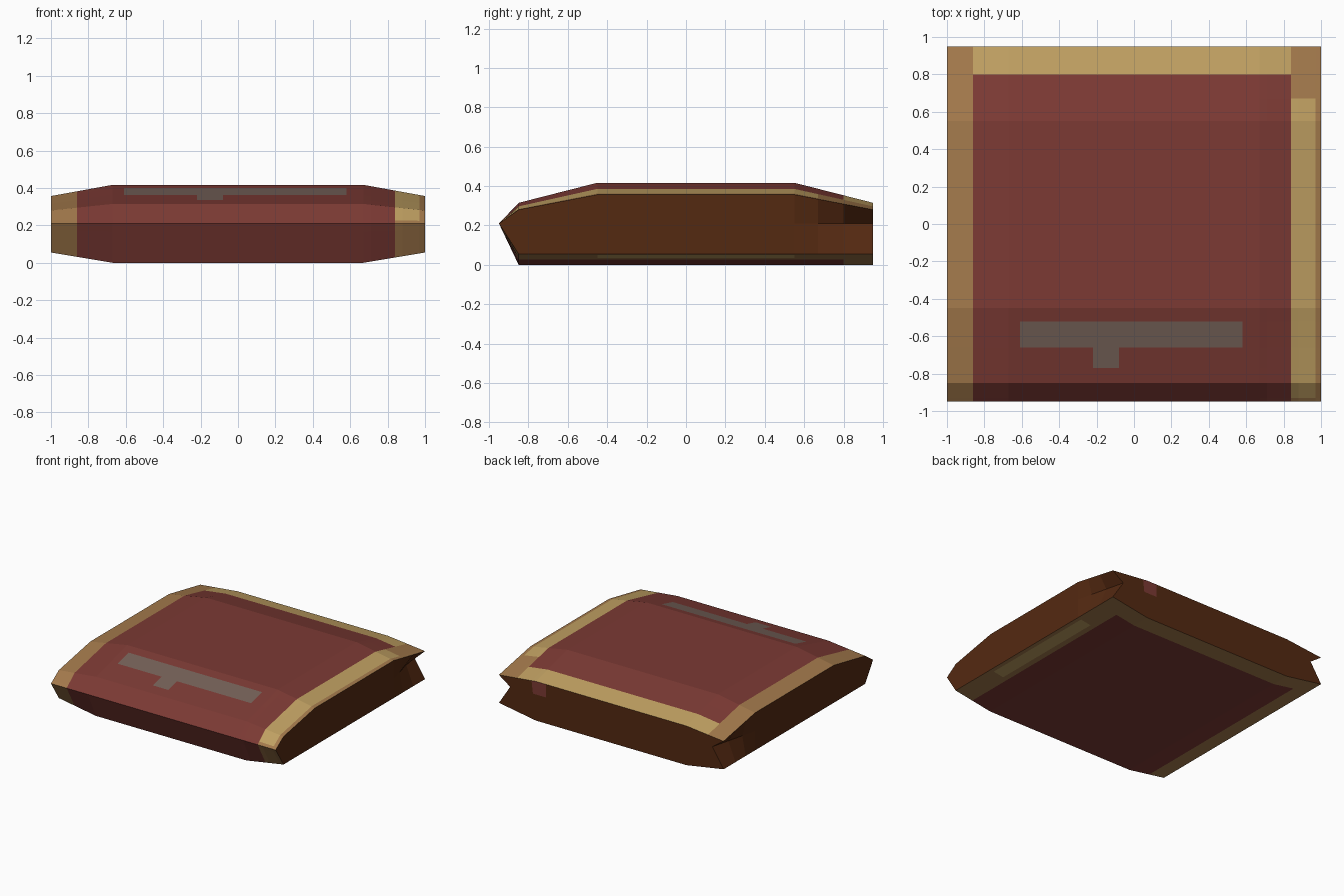
import bpy, bmesh

if "Cube" in bpy.data.objects:
    bpy.data.objects.remove(bpy.data.objects["Cube"])


def material(name, srgb):
    m = bpy.data.materials.new(name)
    m.diffuse_color = [(c / 255 / 12.92) if c < 11 else ((c / 255 + 0.055) / 1.055) ** 2.4
                       for c in srgb] + [1.0]
    m.use_nodes = True
    m.node_tree.nodes["Principled BSDF"].inputs["Base Color"].default_value = m.diffuse_color
    return m


RED, TAN, LIGHT, GREY, BROWN = range(5)
MATS = [material("red_cover", (124, 58, 52)), material("dark_tan_border", (164, 122, 76)),
        material("light_tan_border", (192, 160, 98)), material("grey_label", (117, 97, 88)),
        material("brown_pages", (84, 41, 17))]

# Cuts follow both the shape's creases and the colour borders
XS = [-1, -.86, -.67, -.61, -.22, -.08, .58, .67, .71, .84, .88, .97, 1]
YS = [-.95, -.93, -.85, -.77, -.66, -.52, -.45, .55, .67, .8, .95]
PROFILE_Y = [-.95, -.85, -.45, .55, .95]
MID_Z = [.21, .315, .417, .417, .315]    # lengthwise profile in the middle
EDGE_Z = [.21, .28, .357, .357, .28]     # lengthwise profile at the sides
RIDGE = .21


def lerp(a, b, t):
    return a + (b - a) * t


def profile(y, zs):
    for i in range(len(zs) - 1):
        y0, y1 = PROFILE_Y[i], PROFILE_Y[i + 1]
        if y <= y1:
            return lerp(zs[i], zs[i + 1], (y - y0) / (y1 - y0))
    return zs[-1]


def outer(x):
    return max(0, (abs(x) - .67) / .33)


def top_z(x, y):
    return lerp(profile(y, MID_Z), profile(y, EDGE_Z), outer(x))


def bottom_z(x, y):
    return lerp(RIDGE, .055 * outer(x), min(1, (y + .95) / .1))


def surface(name, us, vs, pos, colour, flip=False):
    """Grid of quads over us x vs, coloured by the centre of each cell."""
    bm = bmesh.new()
    grid = [[bm.verts.new(pos(u, v)) for v in vs] for u in us]
    for i in range(len(us) - 1):
        for j in range(len(vs) - 1):
            loop = [grid[i][j], grid[i + 1][j], grid[i + 1][j + 1], grid[i][j + 1]]
            f = bm.faces.new(loop[::-1] if flip else loop)
            f.material_index = colour((us[i] + us[i + 1]) / 2, (vs[j] + vs[j + 1]) / 2)
    bmesh.ops.remove_doubles(bm, verts=bm.verts[:], dist=1e-5)
    me = bpy.data.meshes.new(name)
    bm.to_mesh(me)
    bm.free()
    for m in MATS:
        me.materials.append(m)
    ob = bpy.data.objects.new(name, me)
    bpy.context.collection.objects.link(ob)
    return ob


def top_colour(x, y):
    if x < -.86:
        return TAN
    if x > .84:
        return LIGHT if x < .97 and -.93 < y < .67 else TAN
    if y > .8:
        return LIGHT
    bar = -.61 < x < .58 and -.66 < y < -.52
    tab = -.22 < x < -.08 and -.77 < y < -.66
    return GREY if bar or tab else RED


def bottom_colour(x, y):
    if .88 < x < .97 and -.45 < y < .55:
        return LIGHT
    return TAN if x < -.86 or x > .84 or y > .8 else RED


# Covers
surface("top_cover", XS, YS, lambda x, y: (x, y, top_z(x, y)), top_colour)
surface("bottom_cover", XS, YS, lambda x, y: (x, y, bottom_z(x, y)), bottom_colour, True)


# Side page edges, pinched in at the back corners
def side_pos(s):
    def pos(y, v):
        if v == 1:
            return (s * (1 - .1 * max(0, (y - .55) / .4)), y, RIDGE)
        return (s, y, top_z(1, y) if v == 2 else bottom_z(1, y))
    return pos


for side, s in (("right", 1), ("left", -1)):
    surface(side + "_page_edge", YS, [0, 1, 2], side_pos(s), lambda y, v: BROWN, s < 0)


# Back page edge with a small red bookmark patch
def back_pos(x, v):
    if v == 1:
        return (x - (.1 * outer(x) if x > 0 else -.1 * outer(x)), .95, RIDGE)
    return (x, .95, top_z(x, .95) if v == 2 else bottom_z(x, .95))


surface("back_page_edge", XS, [0, 1, 2], back_pos,
        lambda x, v: RED if .58 < x < .71 and v > 1 else BROWN, True)
